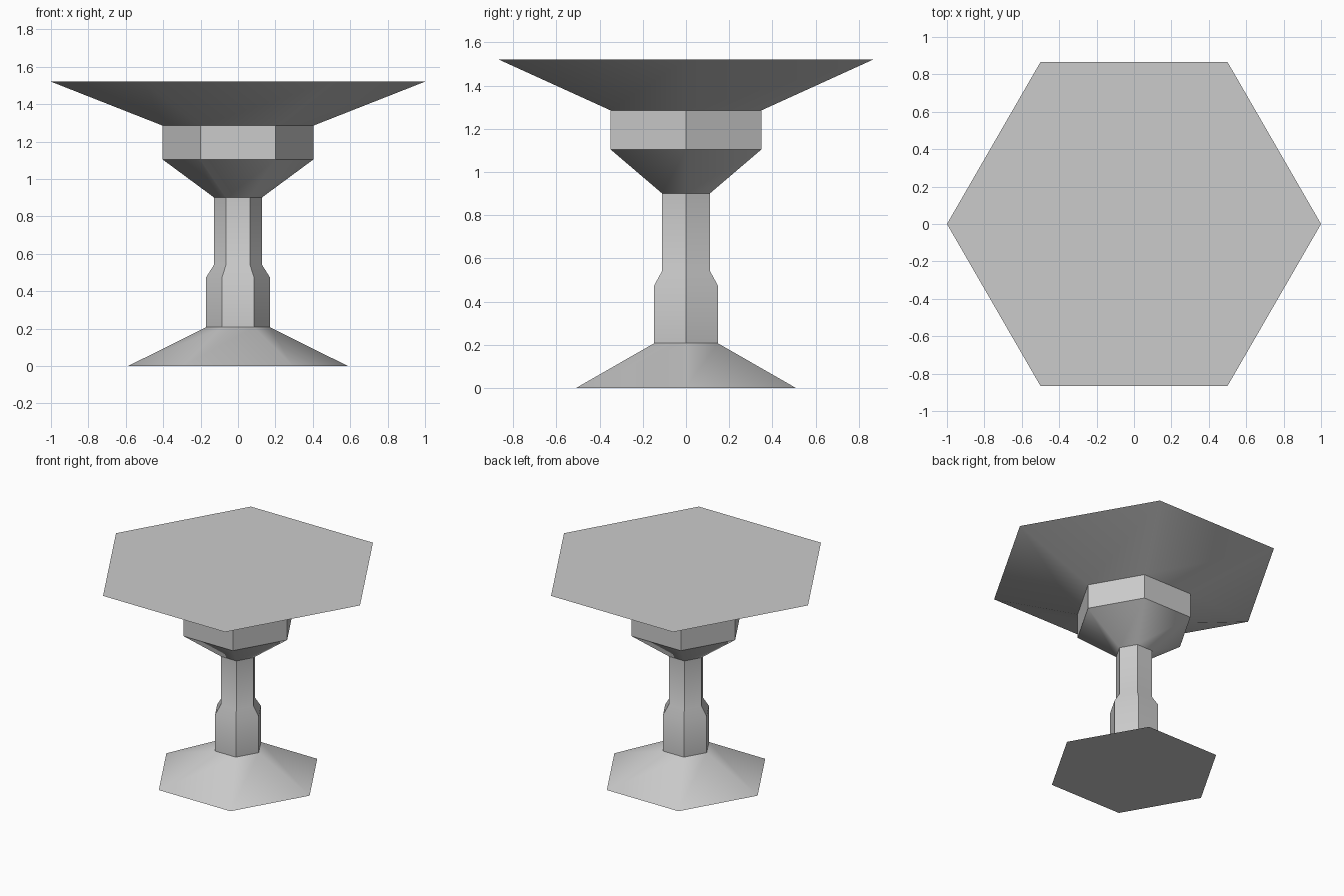
import bpy
import bmesh
from math import cos, sin, pi, radians

SIDES = 6

cube = bpy.data.objects.get("Cube")
if cube:
    bpy.data.objects.remove(cube, do_unlink=True)

grey = bpy.data.materials.new("plain_grey")
grey.use_nodes = True
colour = (0.6, 0.6, 0.6, 1)
grey.diffuse_color = colour
grey.node_tree.nodes["Principled BSDF"].inputs["Base Color"].default_value = colour


def turned_part(name, profile, cap_bottom=False, cap_top=False):
    """Sweep (radius, height) points around z as a six-sided shell."""
    bm = bmesh.new()
    rings = [[bm.verts.new((r * cos(2 * pi * i / SIDES), r * sin(2 * pi * i / SIDES), z))
              for i in range(SIDES)] for r, z in profile]
    for low, high in zip(rings, rings[1:]):
        for i in range(SIDES):
            j = (i + 1) % SIDES
            bm.faces.new((low[i], low[j], high[j], high[i]))
    if cap_bottom:
        bm.faces.new(rings[0][::-1])
    if cap_top:
        bm.faces.new(rings[-1])
    mesh = bpy.data.meshes.new(name)
    bm.to_mesh(mesh)
    bm.free()
    mesh.materials.append(grey)
    obj = bpy.data.objects.new(name, mesh)
    bpy.context.collection.objects.link(obj)
    bpy.ops.object.select_all(action="DESELECT")
    obj.select_set(True)
    bpy.context.view_layer.objects.active = obj
    bpy.ops.object.shade_smooth_by_angle(angle=radians(43))
    return obj


# Flared foot
turned_part("foot", [(0.587, 0), (0.17, 0.207)], cap_bottom=True)
# Stem, thicker in its lower part
turned_part("stem", [(0.17, 0.207), (0.17, 0.475), (0.127, 0.543), (0.127, 0.9)])
# Cone and straight collar carrying the top
turned_part("collar", [(0.127, 0.9), (0.403, 1.104), (0.403, 1.285)])
# Wide flared top with a flat surface
turned_part("table_top", [(0.403, 1.285), (1, 1.52)], cap_top=True)
